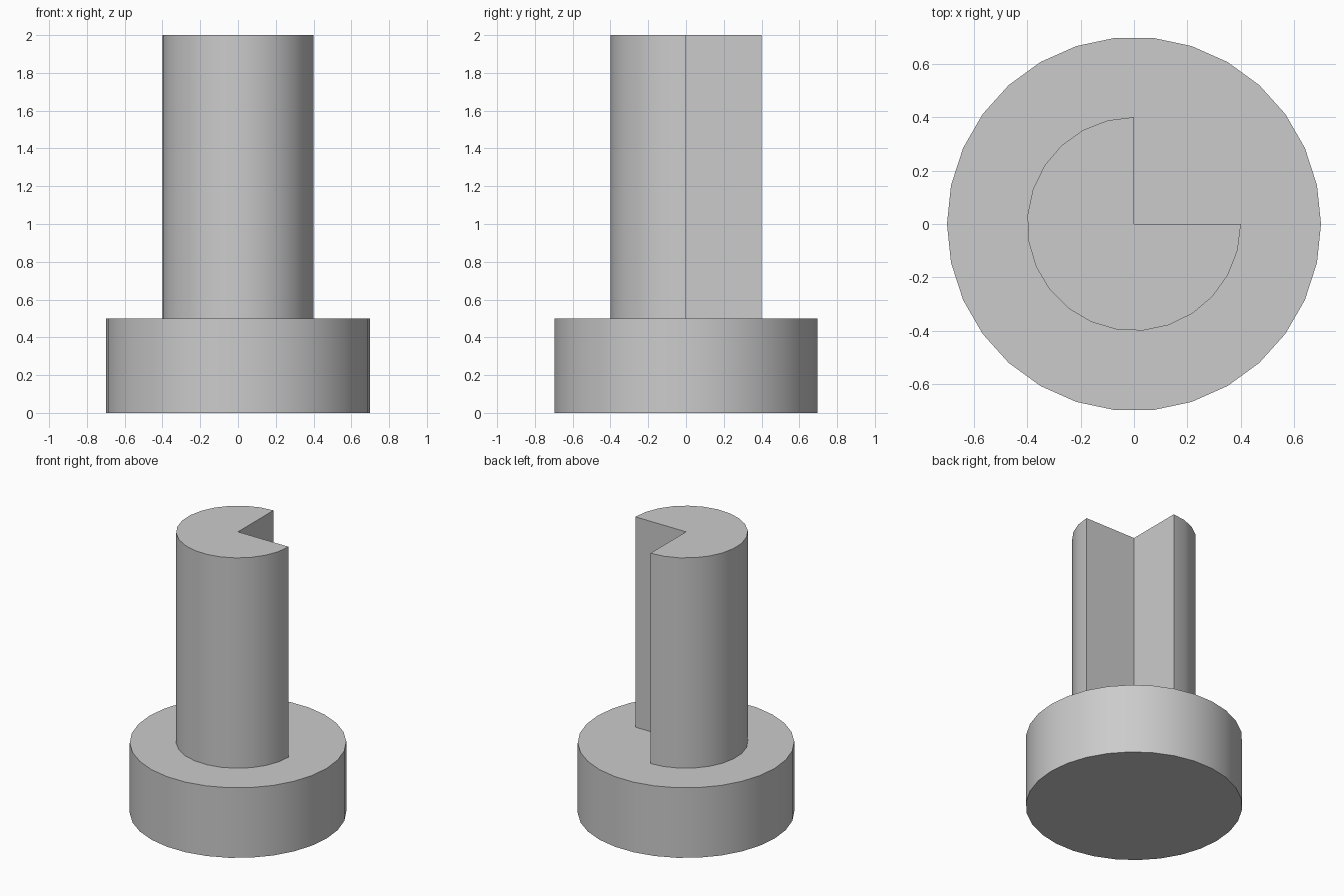
import bpy
import bmesh
from math import cos, sin, radians

cube = bpy.data.objects.get("Cube")
if cube:
    bpy.data.objects.remove(cube, do_unlink=True)

grey = bpy.data.materials.new("plain grey")
grey.use_nodes = True
grey.diffuse_color = (0.6, 0.6, 0.6, 1)
grey.node_tree.nodes["Principled BSDF"].inputs["Base Color"].default_value = grey.diffuse_color


def arc(radius, start, end, steps):
    """Points along an arc, both ends included."""
    angles = [radians(start + (end - start) * i / steps) for i in range(steps + 1)]
    return [(radius * cos(a), radius * sin(a)) for a in angles]


def extrude_outline(name, outline, bottom, top):
    """Closed prism from a counter-clockwise outline, smooth on its curved side."""
    bm = bmesh.new()
    face = bm.faces.new([bm.verts.new((x, y, bottom)) for x, y in outline])
    result = bmesh.ops.extrude_face_region(bm, geom=[face], use_keep_orig=True)
    raised = [g for g in result["geom"] if isinstance(g, bmesh.types.BMVert)]
    bmesh.ops.translate(bm, verts=raised, vec=(0, 0, top - bottom))
    bmesh.ops.recalc_face_normals(bm, faces=bm.faces)
    mesh = bpy.data.meshes.new(name)
    bm.to_mesh(mesh)
    bm.free()
    mesh.materials.append(grey)
    obj = bpy.data.objects.new(name, mesh)
    bpy.context.collection.objects.link(obj)
    bpy.ops.object.select_all(action="DESELECT")
    obj.select_set(True)
    bpy.context.view_layer.objects.active = obj
    bpy.ops.object.shade_smooth_by_angle(angle=radians(30))
    return obj


# Wide round base
extrude_outline("base", arc(0.7, 0, 360, 30)[:-1], 0, 0.5)

# Shaft with the back-left quarter cut away
extrude_outline("notched_shaft", [(0, 0)] + arc(0.4, 90, 360, 19), 0.5, 2)
